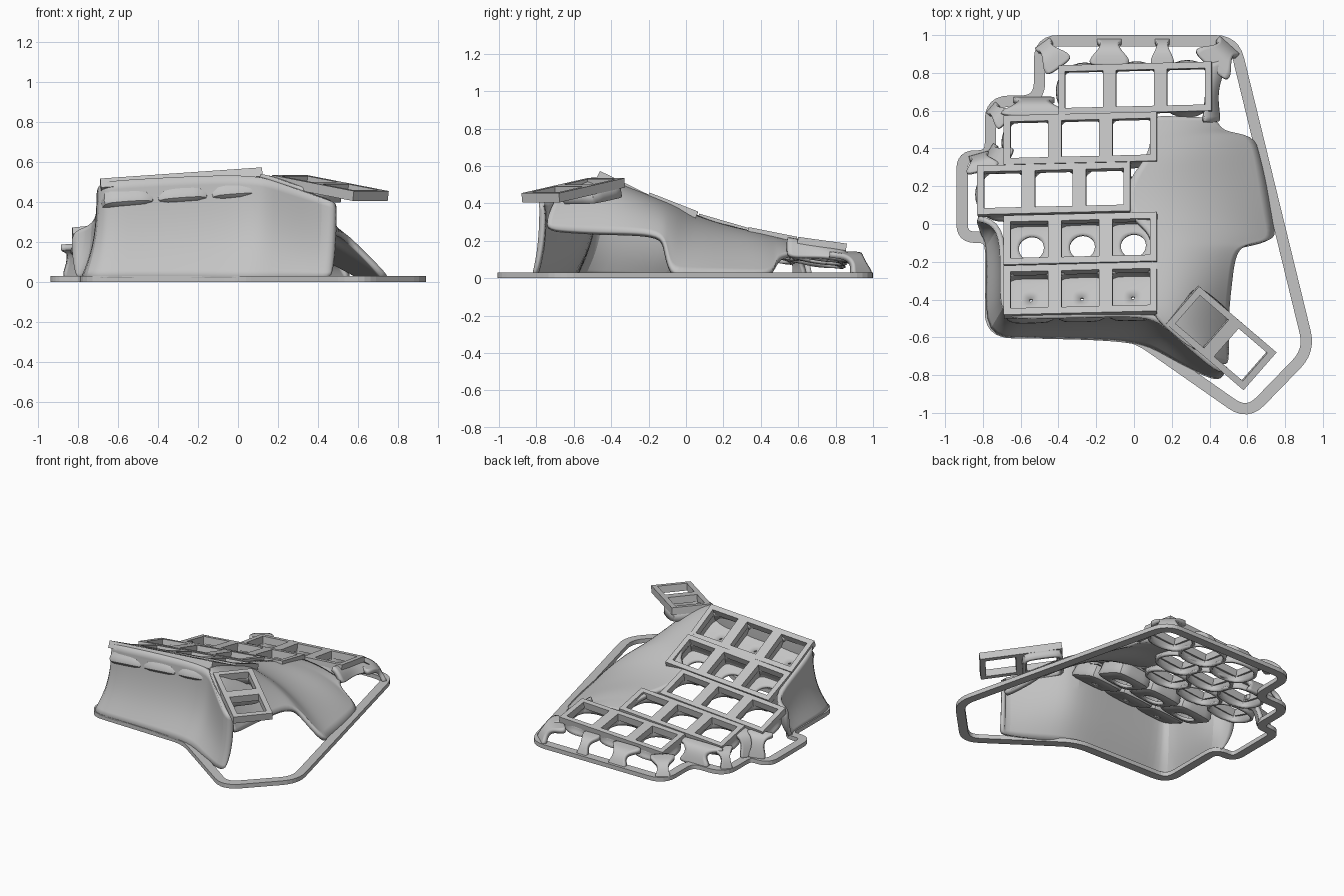
import bpy, bmesh, math
from mathutils import Vector

cube = bpy.data.objects.get("Cube")
if cube:
    bpy.data.objects.remove(cube)

grey = bpy.data.materials.new("light_grey")
grey.use_nodes = True
grey.diffuse_color = (0.55, 0.55, 0.55, 1)
shader = grey.node_tree.nodes["Principled BSDF"]
shader.inputs["Base Color"].default_value = grey.diffuse_color


def add_sheet(name, mesh_data, thickness, offset=0, rounding=0):
    """Turn a bmesh sheet into a thickened object, smooth if it is rounded."""
    mesh = bpy.data.meshes.new(name)
    mesh_data.to_mesh(mesh)
    mesh_data.free()
    mesh.materials.append(grey)
    part = bpy.data.objects.new(name, mesh)
    bpy.context.collection.objects.link(part)
    if rounding:
        subdivide = part.modifiers.new("rounding", 'SUBSURF')
        subdivide.levels = subdivide.render_levels = rounding
    solid = part.modifiers.new("thickness", 'SOLIDIFY')
    solid.thickness = thickness
    solid.offset = offset
    if rounding:
        bpy.context.view_layer.objects.active = part
        part.select_set(True)
        bpy.ops.object.shade_smooth_by_angle(angle=math.radians(40))
        part.select_set(False)


def loft(name, sections, closed=False, thickness=0.03, rounding=2):
    """Skin a sheet across matching rows of points."""
    sheet = bmesh.new()
    rows = [[sheet.verts.new(point) for point in section] for section in sections]
    count = len(rows[0])
    for near, far in zip(rows, rows[1:]):
        for i in range(count if closed else count - 1):
            j = (i + 1) % count
            sheet.faces.new((near[i], near[j], far[j], far[i]))
    add_sheet(name, sheet, thickness, rounding=rounding)


def key_plate(name, corner, right, back, keys):
    """Frame of square key openings, starting at its front left corner."""
    pitch, border = 0.27, 0.035
    across = [0]
    for key in range(keys):
        across += [key * pitch + border, (key + 1) * pitch - border]
    across.append(keys * pitch)
    along = [0, border, pitch - border, pitch]
    sheet = bmesh.new()
    grid = [[sheet.verts.new(corner + right * x / across[-1] + back * y / pitch)
             for x in across] for y in along]
    for j in range(len(along) - 1):
        for i in range(len(across) - 1):
            if j != 1 or i % 2 == 0:
                sheet.faces.new((grid[j][i], grid[j][i + 1],
                                 grid[j + 1][i + 1], grid[j + 1][i]))
    add_sheet(name, sheet, 0.05, offset=-1)


def key_socket(name, centre, right, back, rings):
    """Bowl under a key; each ring has a size, a depth and a roundness."""
    side = right.normalized()
    forward = (back - side * back.dot(side)).normalized()
    down = forward.cross(side)
    sections = []
    for size, depth, roundness in rings:
        ring = []
        for step in range(16):
            angle = math.tau * step / 16
            x, y = math.cos(angle), math.sin(angle)
            square = 1 / max(abs(x), abs(y))
            radius = size * (square + (1 - square) * roundness)
            ring.append(centre + side * x * radius + forward * y * radius + down * depth)
        sections.append(ring)
    loft(name, sections, closed=True, thickness=0.02, rounding=1)


def key_surface(x, y):
    """Height of the curved key field, highest at the front right."""
    return 0.365 - 0.36 * y + 0.12 * y * y + 0.09 * x * (1 - y * y)


def skin_top(x, y):
    """Height where the skin meets the plates, falling along the thumb keys."""
    return min(key_surface(x, y), 0.59 - 0.35 * x) - 0.02


def side_web(name, spans):
    """Skin leaving the plates level and bending down to its outer edge."""
    sections = []
    for x, y, edge_x, edge_y, edge_z in spans:
        top = Vector((x, y, skin_top(x, y)))
        edge = Vector((edge_x, edge_y, edge_z))
        section = []
        for step in range(5):
            t = step / 4
            point = top.lerp(edge, t)
            point.z = top.z + (edge.z - top.z) * t * t
            section.append(point)
        sections.append(section)
    loft(name, sections)


# Base ring: rounded outline widened to a flat band
outline = [(-0.5, 0.97), (0.53, 0.97), (0.93, -0.67), (0.6, -1.01), (0, -0.59),
           (-0.76, -0.57), (-0.76, -0.07), (-0.91, -0.07), (-0.91, 0.36),
           (-0.76, 0.36), (-0.76, 0.65), (-0.5, 0.65)]
corners = [Vector(corner) for corner in outline]
path = []
for i, corner in enumerate(corners):
    before = corners[i - 1] - corner
    after = corners[(i + 1) % len(corners)] - corner
    reach = min(0.1, before.length * 0.45, after.length * 0.45)
    start = corner + before.normalized() * reach
    end = corner + after.normalized() * reach
    for step in range(7):
        t = step / 6
        path.append(start.lerp(corner, t).lerp(corner.lerp(end, t), t))
inner_edge, outer_edge = [], []
for i, point in enumerate(path):
    along = (path[(i + 1) % len(path)] - path[i - 1]).normalized()
    offset = Vector((-along.y, along.x)) * 0.03
    outer_edge.append((point + offset).to_3d() + Vector((0, 0, 0.015)))
    inner_edge.append((point - offset).to_3d() + Vector((0, 0, 0.015)))
loft("base_ring", [outer_edge, inner_edge], closed=True, rounding=0)

# Key rows, front to back; the front row has closed bowls, the next round mouths
skirt = [(0.12, 0.03, 0), (0.13, 0.1, 0.2)]
floor = skirt + [(0.135, 0.13, 0), (0.1, 0.135, 0.6)]
closed_bowl = floor + [(0.01, 0.14, 1)]
round_bowl = floor + [(0.07, 0.14, 1)]
open_bowl = [(0.12, 0.03, 0), (0.125, 0.06, 0.2), (0.15, 0.09, 1)]
bowls = (closed_bowl, round_bowl, open_bowl, open_bowl, open_bowl)
for row, left in enumerate((-0.69, -0.69, -0.83, -0.69, -0.4)):
    front = 0.265 * row - 0.48
    corner = Vector((left, front, key_surface(left, front)))
    right = Vector((0.81, 0.02, key_surface(left + 0.81, front) - corner.z))
    back = Vector((0, 0.26, key_surface(left, front + 0.26) - corner.z))
    key_plate(f"key_row_{row + 1}", corner, right, back, 3)
    for key in range(3):
        centre = corner + right * (key + 0.5) / 3 + back / 2
        key_socket(f"key_socket_{row + 1}_{key + 1}", centre, right, back, bowls[row])

# Thumb keys, with a bowl under the inner one
thumb_corner = Vector((0.17, -0.53, 0.535))
thumb_right = Vector((0.41, -0.35, -0.08))
thumb_back = Vector((0.175, 0.2, 0))
key_plate("thumb_plate", thumb_corner, thumb_right, thumb_back, 2)
thumb_centre = thumb_corner + thumb_right / 4 + thumb_back / 2
key_socket("thumb_socket", thumb_centre, thumb_right, thumb_back, skirt)

# Front and left wall: top and foot of each section, flaring at the foot
wall = []
for x, y, foot_x, foot_y in (
        (-0.83, 0.03, -0.8, -0.05), (-0.7, 0, -0.77, -0.1), (-0.69, -0.25, -0.77, -0.3),
        (-0.7, -0.48, -0.78, -0.6), (-0.6, -0.49, -0.6, -0.59), (-0.2, -0.48, -0.2, -0.6),
        (0.1, -0.47, 0.06, -0.62), (0.2, -0.56, 0.2, -0.71), (0.47, -0.8, 0.43, -0.82),
        (0.48, -0.75, 0.46, -0.8)):
    top = Vector((x, y, skin_top(x, y)))
    foot = Vector((foot_x, foot_y, 0.015))
    section = []
    for t in (0, 0.35, 0.7, 1):
        point = top.lerp(foot, t ** 3)
        point.z = top.z + (foot.z - top.z) * t
        section.append(point)
    wall.append(section)
loft("front_wall", wall)

# Right side skin: ramp down to the ring, then an overhang towards the thumb
side_web("side_skin", (
    (0.09, 0.57, 0.44, 0.56, 0.12), (0.09, 0.47, 0.45, 0.49, 0.12),
    (0.09, 0.45, 0.63, 0.47, 0.015), (0.07, 0.35, 0.66, 0.37, 0.015),
    (-0.06, 0.2, 0.7, 0.2, 0.015), (-0.04, 0.05, 0.73, 0, 0.015),
    (0.08, -0.04, 0.75, -0.09, 0.015), (0.09, -0.1, 0.6, -0.11, 0.17),
    (0.09, -0.15, 0.53, -0.14, 0.23), (0.09, -0.33, 0.51, -0.3, 0.24),
    (0.09, -0.48, 0.49, -0.46, 0.24), (0.18, -0.56, 0.49, -0.64, 0.25),
    (0.28, -0.64, 0.49, -0.76, 0.26)))
side_web("back_side_web", (
    (0.36, 0.54, 0.45, 0.54, 0.11), (0.38, 0.65, 0.43, 0.65, 0.11),
    (0.38, 0.75, 0.44, 0.75, 0.11), (0.38, 0.84, 0.5, 0.88, 0.09)))

# Struts at the back and left: top, foot and width, flared into arches
for number, (x, y, foot_x, foot_y, width) in enumerate((
        (-0.4, 0.84, -0.48, 0.95, 0.09), (-0.13, 0.85, -0.13, 0.97, 0.12),
        (0.15, 0.85, 0.15, 0.97, 0.07), (0.41, 0.84, 0.5, 0.94, 0.13),
        (-0.53, 0.58, -0.53, 0.66, 0.2), (-0.68, 0.55, -0.75, 0.61, 0.07),
        (-0.8, 0.29, -0.82, 0.36, 0.1), (-0.68, 0.33, -0.76, 0.38, 0.09))):
    top = Vector((x, y, key_surface(x, y) - 0.03))
    run = Vector((foot_x, foot_y, 0.015)) - top
    side = Vector((-run.y, run.x, 0)).normalized() * width / 2
    sections = []
    for out, drop, flare in ((-0.1, 0, 2), (0.3, 0.05, 1.6), (0.6, 0.15, 0.9),
                             (0.85, 0.5, 0.7), (1, 1, 1.4)):
        point = top + Vector((run.x * out, run.y * out, run.z * drop))
        sections.append([point - side * flare, point, point + side * flare])
    loft(f"strut_{number + 1}", sections)
